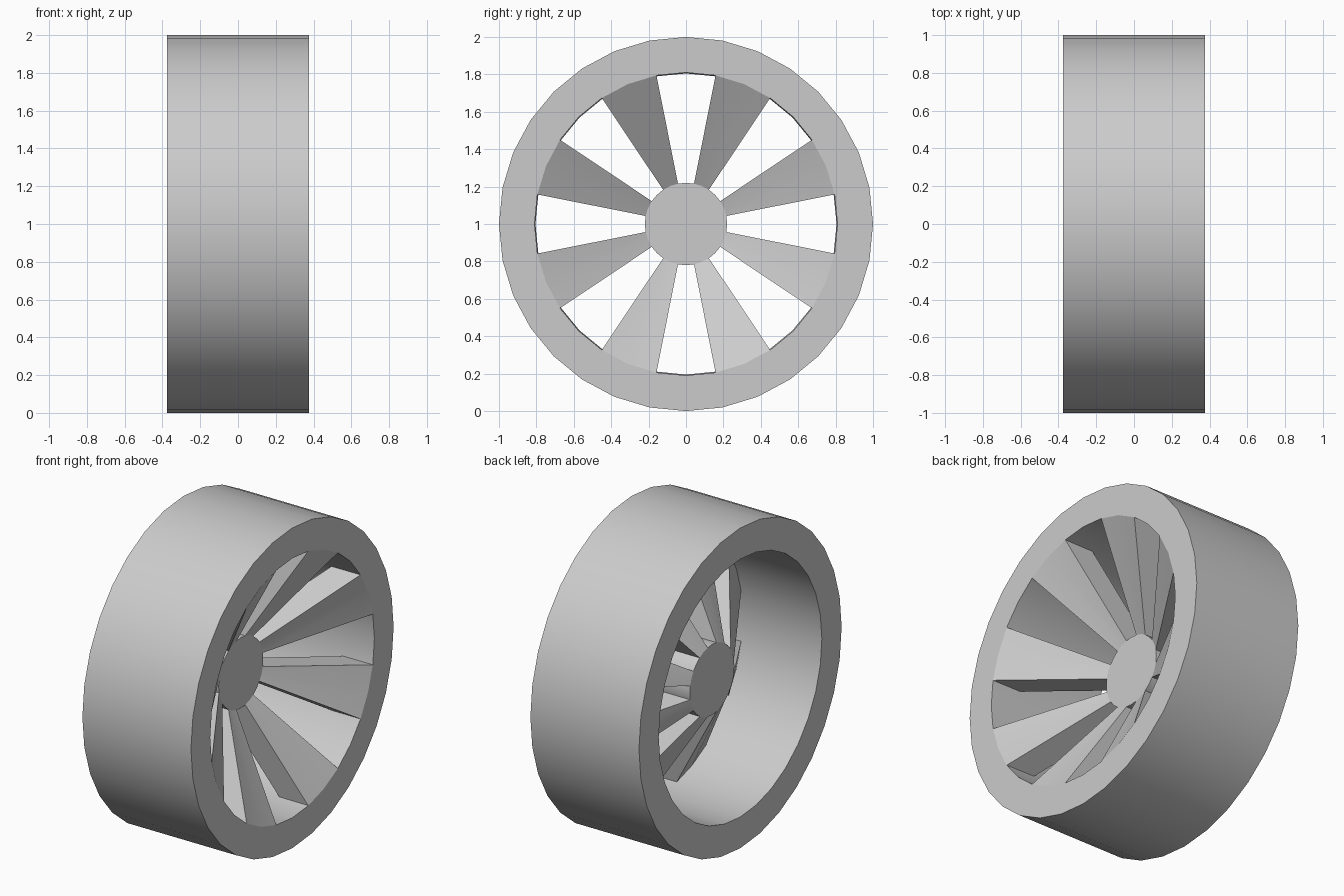
import bpy, bmesh, math

SEG = 32                     # facets around the wheel
STEP = 2 * math.pi / SEG
HALF = 0.375                 # half the rim width
RIM_R, BORE_R, HUB_R = 1.0, 0.81, 0.22
HUB_X = 0.02                 # outer face of the recessed hub
THICK = 0.2                  # depth of hub and spokes

cube = bpy.data.objects.get("Cube")
if cube:
    bpy.data.objects.remove(cube, do_unlink=True)

grey = bpy.data.materials.new("light_grey")
grey.use_nodes = True
colour = (0.6, 0.6, 0.6, 1)
grey.diffuse_color = colour
grey.node_tree.nodes["Principled BSDF"].inputs["Base Color"].default_value = colour


def point(x, r, i):
    """Point on the wheel: axis along x, index 0 at the top."""
    a = i * STEP
    return (x, r * math.sin(a), 1 + r * math.cos(a))


def finish(bm, name):
    bmesh.ops.recalc_face_normals(bm, faces=bm.faces)
    mesh = bpy.data.meshes.new(name)
    bm.to_mesh(mesh)
    bm.free()
    mesh.materials.append(grey)
    obj = bpy.data.objects.new(name, mesh)
    bpy.context.collection.objects.link(obj)
    bpy.ops.object.select_all(action='DESELECT')
    obj.select_set(True)
    bpy.context.view_layer.objects.active = obj
    bpy.ops.object.shade_smooth_by_angle(angle=math.radians(30))


def lathe(name, profile, closed, caps=False):
    """Spin an (x, radius) profile around the axle."""
    bm = bmesh.new()
    rings = [[bm.verts.new(point(x, r, i)) for i in range(SEG)] for x, r in profile]
    pairs = list(zip(rings, rings[1:]))
    if closed:
        pairs.append((rings[-1], rings[0]))
    for a, b in pairs:
        for i in range(SEG):
            j = (i + 1) % SEG
            bm.faces.new((a[i], a[j], b[j], b[i]))
    if caps:
        bm.faces.new(rings[0])
        bm.faces.new(rings[-1])
    finish(bm, name)


# Rim barrel and hub disc
lathe("rim", [(HALF, RIM_R), (HALF, BORE_R), (-HALF, BORE_R - 0.005), (-HALF, RIM_R)], True)
lathe("hub", [(HUB_X, HUB_R), (HUB_X - THICK, HUB_R)], False, caps=True)

# Eight dished wedge spokes, each two facets wide
for n in range(8):
    bm = bmesh.new()
    first = 4 * n + 1
    cols = []
    for i in range(first, first + 3):
        section = [(HALF, BORE_R), (HUB_X, HUB_R),
                   (HUB_X - THICK, HUB_R), (HALF - THICK, BORE_R)]
        cols.append([bm.verts.new(point(x, r, i)) for x, r in section])
    for a, b in zip(cols, cols[1:]):
        bm.faces.new((a[0], a[1], b[1], b[0]))      # outer dished face
        bm.faces.new((a[2], a[3], b[3], b[2]))      # inner dished face
    bm.faces.new(cols[0])
    bm.faces.new(cols[-1])
    finish(bm, f"spoke_{n + 1}")
